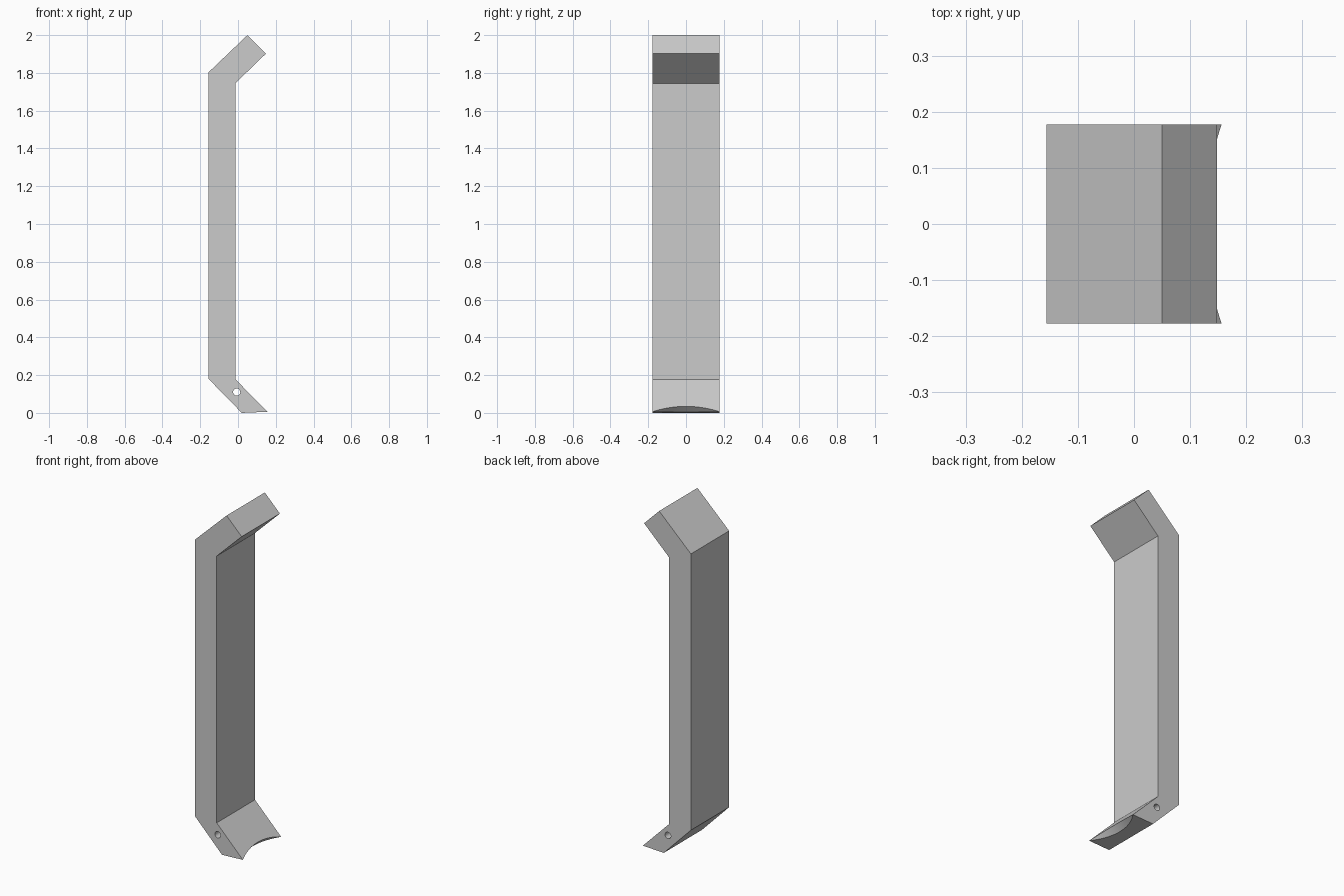
import bpy, bmesh, math
from mathutils import Vector

if "Cube" in bpy.data.objects:
    bpy.data.objects.remove(bpy.data.objects["Cube"])

W = 0.1775  # half width along y

# bent bracket: side profile extruded across y
profile = [(-0.156, 1.803), (0.05, 2.0), (0.148, 1.902), (-0.014, 1.745),
           (-0.014, 0.178), (0.156, 0.006), (0.02, 0.0), (-0.156, 0.18)]
bm = bmesh.new()
face = bm.faces.new([bm.verts.new((x, -W, z)) for x, z in profile])
ext = bmesh.ops.extrude_face_region(bm, geom=[face])
bmesh.ops.translate(bm, vec=(0, 2 * W, 0),
                    verts=[v for v in ext["geom"] if isinstance(v, bmesh.types.BMVert)])
bmesh.ops.recalc_face_normals(bm, faces=bm.faces[:])
mesh = bpy.data.meshes.new("bent_handle")
bm.to_mesh(mesh)
bm.free()
handle = bpy.data.objects.new("bent_handle", mesh)
bpy.context.collection.objects.link(handle)


def cut(name, radius, depth, loc, rot, sides):
    bpy.ops.mesh.primitive_cylinder_add(vertices=sides, radius=radius, depth=depth,
                                        location=loc, rotation=rot)
    tool = bpy.context.object
    tool.name = name
    tool.hide_render = True
    mod = handle.modifiers.new(name, 'BOOLEAN')
    mod.object = tool
    mod.solver = 'EXACT'
    bpy.context.view_layer.objects.active = handle
    bpy.ops.object.modifier_apply(modifier=name)
    bpy.data.objects.remove(tool)


# pin hole through the lower leg
cut("pin_hole", 0.019, 1.0, (-0.007, 0, 0.11), (math.pi / 2, 0, 0), 32)

# concave scoop in the foot tip, square to the sloping leg
d = 0.04
R = (W * W + d * d) / (2 * d)
centre = Vector((0.156, 0, 0.006)) + Vector((1, 0, -1)).normalized() * (R - d)
cut("foot_scoop", R, 0.6, centre, (0, math.pi / 4, 0), 128)

# smooth the curved cuts, keep the bends sharp
bpy.ops.object.select_all(action='DESELECT')
handle.select_set(True)
bpy.context.view_layer.objects.active = handle
bpy.ops.object.shade_smooth_by_angle(angle=math.radians(30))
